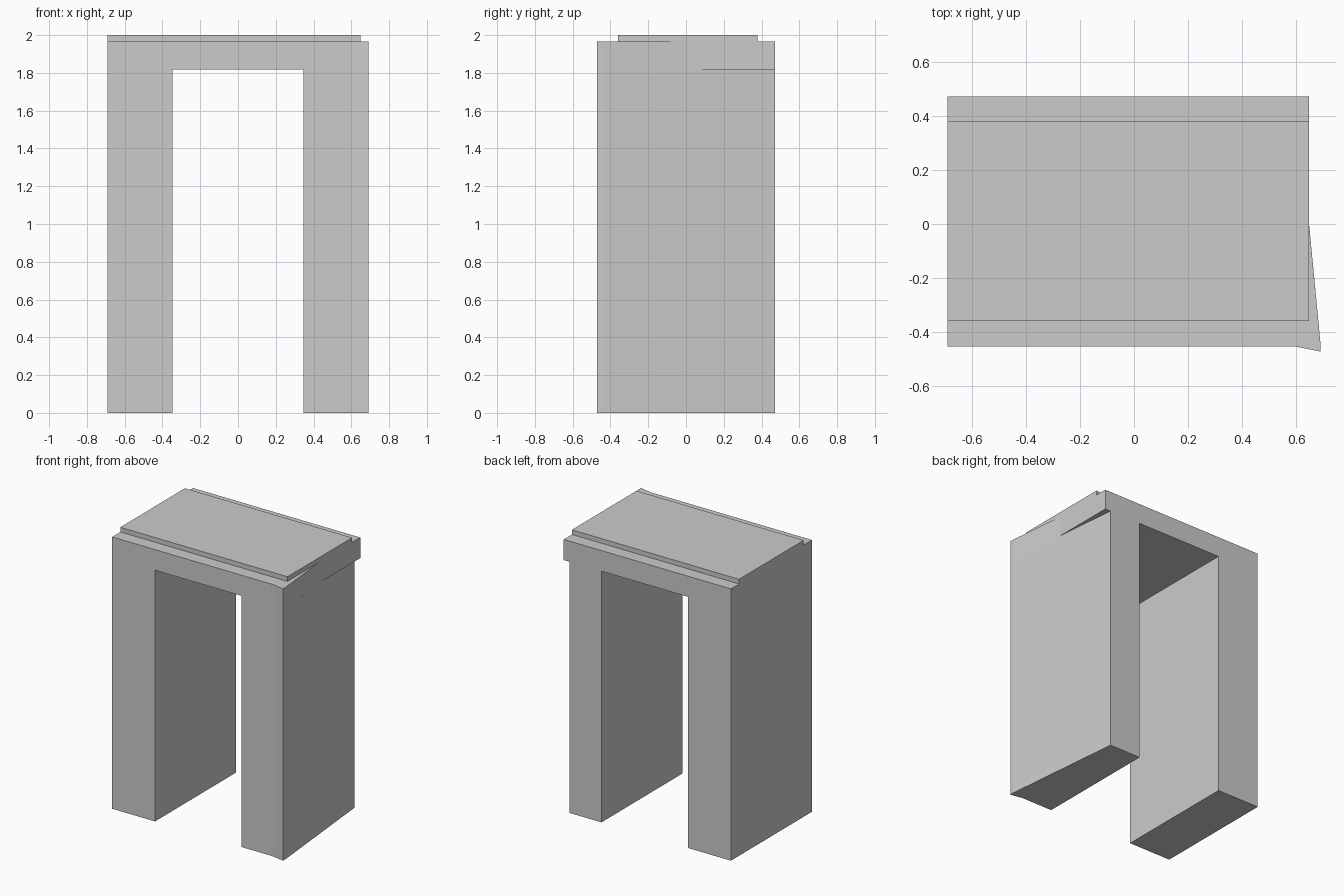
import bpy, bmesh
from mathutils import Vector

if "Cube" in bpy.data.objects:
    bpy.data.objects.remove(bpy.data.objects["Cube"])


def prism(name, profile, extrude):
    """Extrude a closed 3D profile along a vector into a solid object."""
    bm = bmesh.new()
    face = bm.faces.new([bm.verts.new(p) for p in profile])
    geom = bmesh.ops.extrude_face_region(bm, geom=[face], use_keep_orig=True)["geom"]
    moved = [v for v in geom if isinstance(v, bmesh.types.BMVert)]
    bmesh.ops.translate(bm, verts=moved, vec=Vector(extrude))
    bmesh.ops.recalc_face_normals(bm, faces=bm.faces)
    mesh = bpy.data.meshes.new(name)
    bm.to_mesh(mesh)
    bm.free()
    obj = bpy.data.objects.new(name, mesh)
    bpy.context.collection.objects.link(obj)
    return obj


LEFT, RIGHT, INNER = -0.69, 0.648, 0.346
FRONT, BACK = -0.454, 0.472
UNDER, SHOULDER, TOP = 1.817, 1.966, 2.0
depth = (0, BACK - FRONT, 0)

# Left leg and lintel in one piece
frame = [(LEFT, 0), (-INNER, 0), (-INNER, UNDER), (RIGHT, UNDER),
         (RIGHT, SHOULDER), (LEFT, SHOULDER)]
prism("left_leg_and_lintel", [(x, FRONT, z) for x, z in frame], depth)

# Raised cap slab, flush with both lintel ends
cap = [(LEFT, -0.36), (RIGHT, -0.36), (RIGHT, 0.379), (LEFT, 0.379)]
prism("cap_slab", [(x, y, SHOULDER) for x, y in cap], (0, 0, TOP - SHOULDER))

# Skewed right leg with a flared front corner
flare = [(0.60, FRONT), (0.69, -0.472), (0.69, -0.437)]
leg = [(INNER, FRONT)] + flare + [(0.603, BACK), (INNER, BACK)]
prism("right_leg", [(x, y, 0) for x, y in leg], (0, 0, UNDER))

# Upper part of the flare, standing proud of the lintel end
wedge = flare + [(RIGHT, 0.0), (RIGHT, FRONT)]
prism("right_leg_flare", [(x, y, UNDER) for x, y in wedge], (0, 0, SHOULDER - UNDER))
